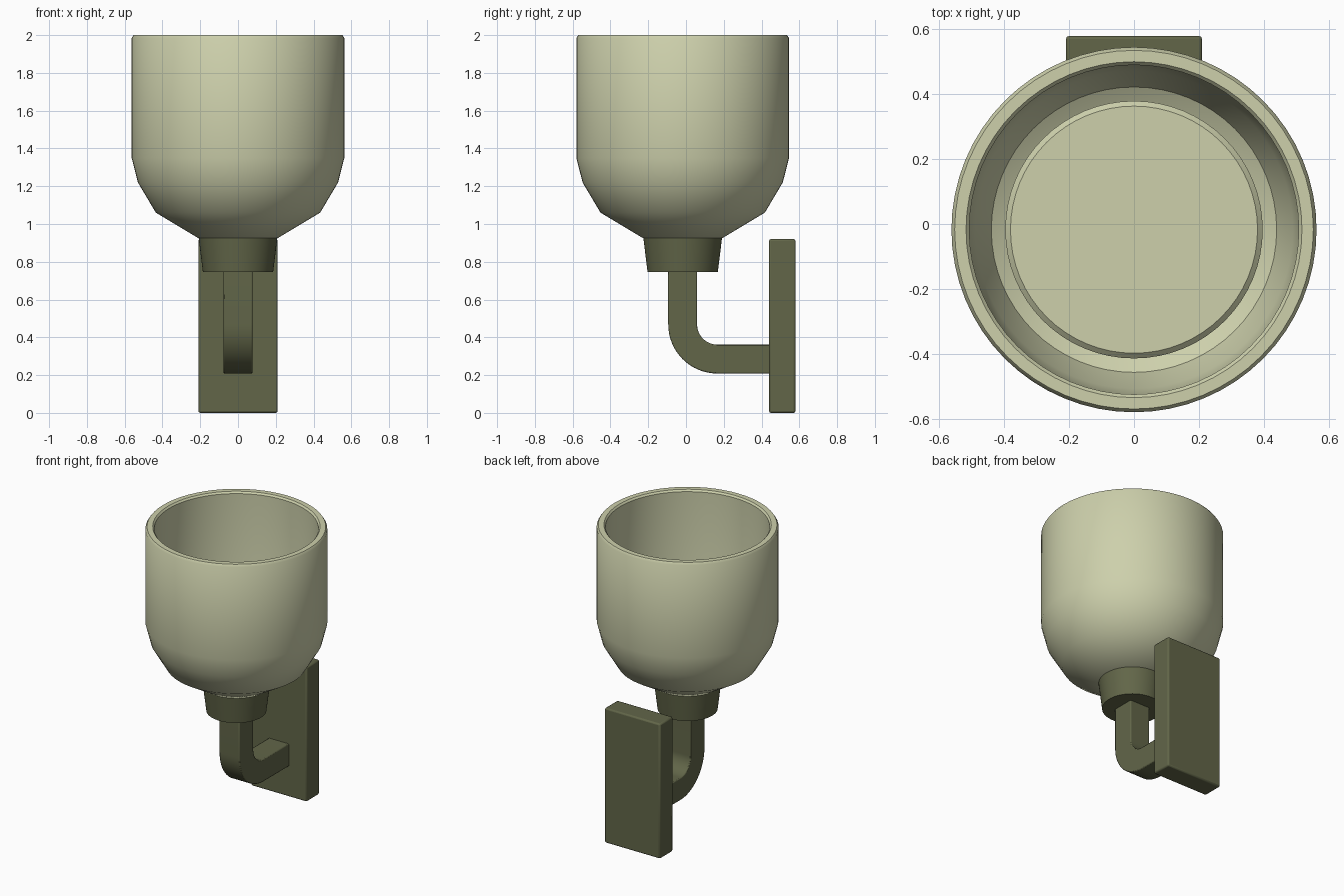
import bpy, bmesh, math

if "Cube" in bpy.data.objects:
    bpy.data.objects.remove(bpy.data.objects["Cube"])

CY = -0.0175   # y of the lamp axis


def material(name, rgb):
    m = bpy.data.materials.new(name)
    m.diffuse_color = (*rgb, 1)
    m.use_nodes = True
    m.node_tree.nodes["Principled BSDF"].inputs["Base Color"].default_value = m.diffuse_color
    return m


CREAM = material("pale cream glass", (0.61, 0.63, 0.41))
OLIVE = material("dark olive metal", (0.122, 0.133, 0.066))


def finish(name, bm, mat, angle=None, bevel=0):
    bmesh.ops.recalc_face_normals(bm, faces=bm.faces)
    me = bpy.data.meshes.new(name)
    bm.to_mesh(me)
    bm.free()
    ob = bpy.data.objects.new(name, me)
    bpy.context.collection.objects.link(ob)
    me.materials.append(mat)
    if bevel:
        b = ob.modifiers.new("bevel", 'BEVEL')
        b.width, b.segments, b.limit_method = bevel, 2, 'ANGLE'
    if angle:
        bpy.ops.object.select_all(action='DESELECT')
        ob.select_set(True)
        bpy.context.view_layer.objects.active = ob
        bpy.ops.object.shade_smooth_by_angle(angle=math.radians(angle))
    return ob


def lathe(name, profile, mat, angle=30, n=64):
    """Revolve (radius, z) points about the lamp axis; ends are capped."""
    bm = bmesh.new()
    rings = [[bm.verts.new((r * math.cos(2 * math.pi * i / n),
                            CY + r * math.sin(2 * math.pi * i / n), z))
              for i in range(n)] for r, z in profile]
    for a, b in zip(rings, rings[1:]):
        for i in range(n):
            j = (i + 1) % n
            bm.faces.new((a[i], a[j], b[j], b[i]))
    bm.faces.new(rings[0])
    bm.faces.new(rings[-1])
    return finish(name, bm, mat, angle)


# Glass shade: outer wall up, over the rim, inner wall down
lathe("glass_shade", [
    (0.21, 0.925), (0.435, 1.06), (0.53, 1.22), (0.563, 1.35),
    (0.563, 1.985), (0.553, 2.0), (0.518, 2.0), (0.508, 1.988),
    (0.508, 1.37), (0.49, 1.27), (0.44, 1.14), (0.2, 0.99)], CREAM, 35)

# Raised disc in the bottom of the shade
lathe("inner_disc", [(0.397, 1.05), (0.397, 1.165), (0.381, 1.18)], CREAM)

# Tapered collar under the shade
lathe("collar", [(0.186, 0.745), (0.208, 0.925)], OLIVE)

# Square bent arm: down from the collar, quarter turn, back to the wall plate
H, R, BY, BZ = 0.0765, 0.183, CY + 0.183, 0.468
path = [(CY, 0.76, 0)]
for k in range(17):
    a = math.pi / 2 * k / 16
    path.append((BY - R * math.cos(a), BZ - R * math.sin(a), a))
path.append((0.46, BZ - R, math.pi / 2))
bm = bmesh.new()
rings = []
for y, z, a in path:
    ny, nz = math.cos(a), math.sin(a)   # direction towards the bend centre
    rings.append([bm.verts.new((sx * H, y + s * H * ny, z + s * H * nz))
                  for sx, s in ((-1, -1), (1, -1), (1, 1), (-1, 1))])
for p, q in zip(rings, rings[1:]):
    for i in range(4):
        j = (i + 1) % 4
        bm.faces.new((p[i], p[j], q[j], q[i]))
bm.faces.new(rings[0])
bm.faces.new(rings[-1])
finish("bent_arm", bm, OLIVE, 30, 0.006)

# Wall plate
bm = bmesh.new()
bmesh.ops.create_cube(bm, size=1)
for v in bm.verts:
    v.co = (v.co.x * 0.42, 0.51 + v.co.y * 0.14, 0.46 + v.co.z * 0.92)
finish("wall_plate", bm, OLIVE, 30, 0.01)
